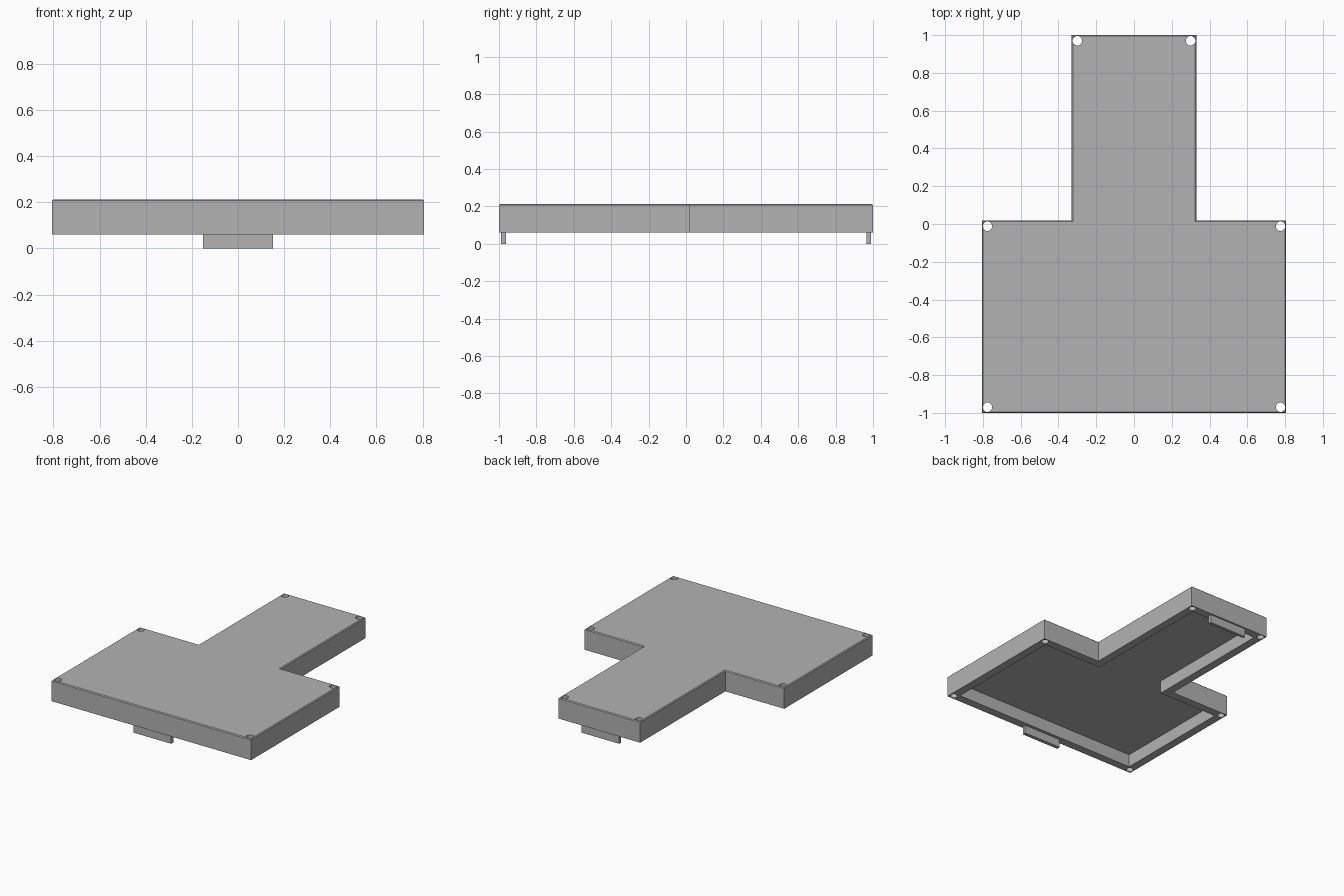
import bpy, bmesh
from mathutils import Matrix

cube = bpy.data.objects.get("Cube")
if cube:
    bpy.data.objects.remove(cube, do_unlink=True)

grey = bpy.data.materials.new("plain grey")
grey.use_nodes = True
colour = (0.45, 0.45, 0.45, 1)
grey.diffuse_color = colour
grey.node_tree.nodes["Principled BSDF"].inputs["Base Color"].default_value = colour

BASE, TOP, WALL = 0.06, 0.213, 0.06
WIDE, STEM, STEP = 0.806, 0.33, 0.018


def finish(bm, name):
    bmesh.ops.recalc_face_normals(bm, faces=bm.faces)
    mesh = bpy.data.meshes.new(name)
    bm.to_mesh(mesh)
    bm.free()
    mesh.materials.append(grey)
    obj = bpy.data.objects.new(name, mesh)
    bpy.context.collection.objects.link(obj)
    return obj


def t_prism(name, inset, low, high, bevel=0):
    """T-shaped slab with its outline moved inward by inset."""
    w, s, step, end = WIDE - inset, STEM - inset, STEP - inset, 1 - inset
    half = [(w, -end), (w, step), (s, step), (s, end)]
    outline = half + [(-x, y) for x, y in reversed(half)]
    bm = bmesh.new()
    face = bm.faces.new([bm.verts.new((x, y, low)) for x, y in outline])
    bmesh.ops.extrude_face_region(bm, geom=[face])
    bm.verts.ensure_lookup_table()
    for v in bm.verts[len(outline):]:
        v.co.z = high
    if bevel:
        rim = [e for e in bm.edges if all(v.co.z == e.verts[0].co.z for v in e.verts)
               and e.verts[0].co.z > (low + high) / 2]
        bmesh.ops.bevel(bm, geom=rim, offset=bevel, segments=1, affect='EDGES')
    return finish(bm, name)


def box(name, size, centre):
    bm = bmesh.new()
    bmesh.ops.create_cube(bm, size=1, matrix=Matrix.Translation(centre) @ Matrix.Diagonal((*size, 1)))
    return finish(bm, name)


def cut(target, cutter):
    mod = target.modifiers.new("cut", 'BOOLEAN')
    mod.operation = 'DIFFERENCE'
    mod.solver = 'EXACT'
    mod.object = cutter
    cutter.hide_render = True
    cutter.hide_set(True)


# Tray body, hollow from below
body = t_prism("tray_body", 0, BASE, TOP, bevel=0.006)
cut(body, t_prism("cavity_cutter", WALL, BASE - 0.05, TOP - WALL))

# Screw holes through the six outer corners
bm = bmesh.new()
inset = WALL / 2
for x, y in ((WIDE, -1 + 2 * inset), (WIDE, STEP), (STEM, 1)):
    for side in (-1, 1):
        place = Matrix.Translation((side * (x - inset), y - inset, 0.13))
        bmesh.ops.create_cone(bm, cap_ends=True, segments=24, radius1=0.025,
                              radius2=0.025, depth=0.4, matrix=place)
cut(body, finish(bm, "hole_cutter"))

# Tabs below the front and back walls
box("front_tab", (0.304, 0.026, BASE), (0, -0.975, BASE / 2))
box("back_tab", (0.304, 0.022, BASE), (0, 0.977, BASE / 2))
